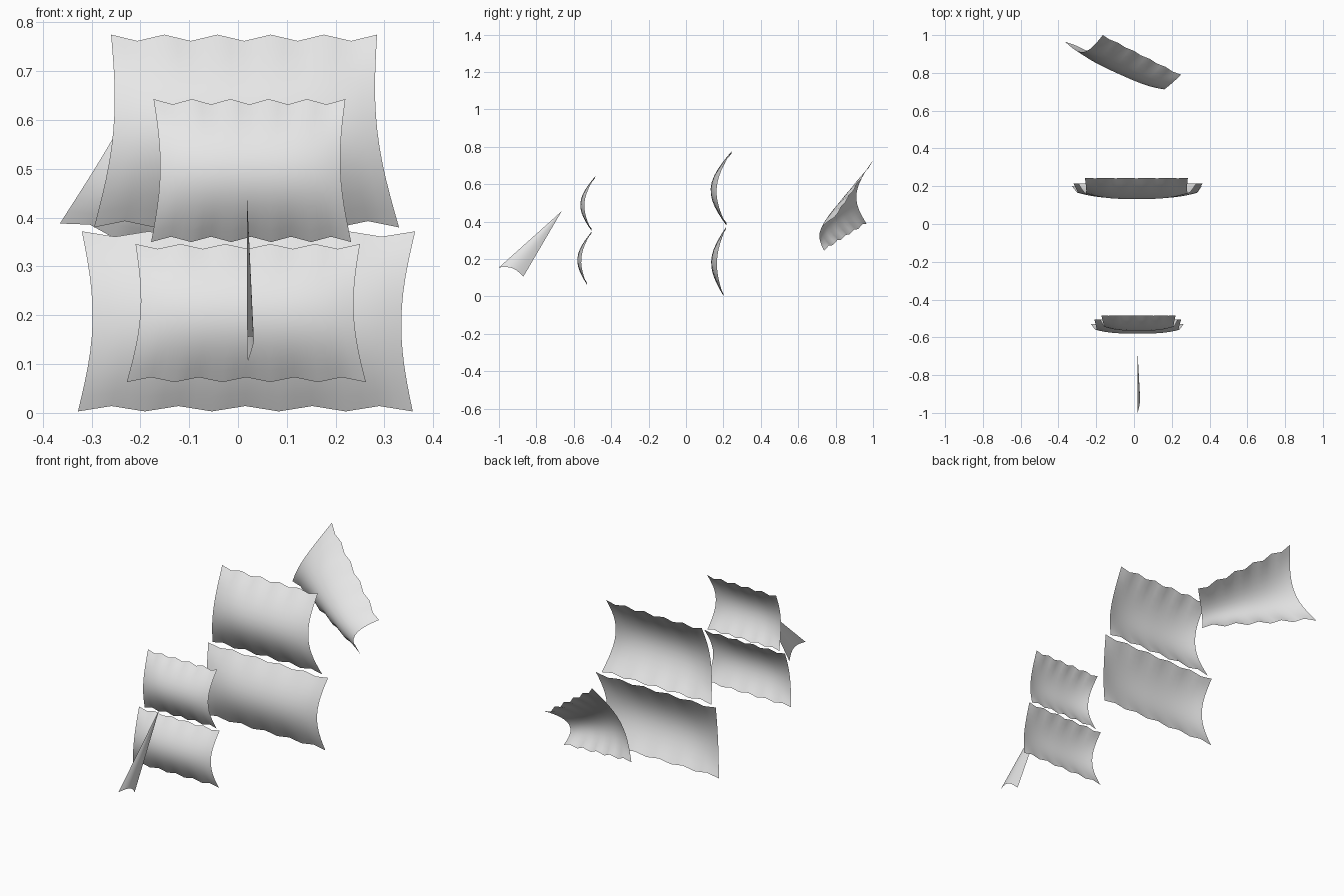
import bpy, bmesh, math
from mathutils import Vector

if "Cube" in bpy.data.objects:
    bpy.data.objects.remove(bpy.data.objects["Cube"], do_unlink=True)

cloth = bpy.data.materials.new("grey sailcloth")
cloth.use_nodes = True
cloth.diffuse_color = (0.8, 0.8, 0.8, 1)
cloth.node_tree.nodes["Principled BSDF"].inputs["Base Color"].default_value = (0.8, 0.8, 0.8, 1)

NU, NV = 20, 12  # cells across and up each sail


def build(name, point):
    """Make a one-sheet surface from point(u, v), u and v in 0..1."""
    bm = bmesh.new()
    rows = [[bm.verts.new(point(i / NU, j / NV)) for i in range(NU + 1)]
            for j in range(NV + 1)]
    for a, b in zip(rows, rows[1:]):
        for i in range(NU):
            bm.faces.new((a[i], a[i + 1], b[i + 1], b[i]))
    bmesh.ops.remove_doubles(bm, verts=bm.verts, dist=1e-5)
    for f in bm.faces:
        f.smooth = True
    mesh = bpy.data.meshes.new(name)
    bm.to_mesh(mesh)
    bm.free()
    mesh.materials.append(cloth)
    obj = bpy.data.objects.new(name, mesh)
    bpy.context.collection.objects.link(obj)
    return obj


def square_sail(name, corners, belly, edge, pinch, wave, push=(0, -1, 0)):
    """Corners: bottom left, bottom right, top left, top right.
    The wind pushes the middle out by belly and the side edges by edge."""
    bl, br, tl, tr = map(Vector, corners)
    push = Vector(push).normalized()

    def point(u, v):
        low, high = bl.lerp(br, u), tl.lerp(tr, u)
        p = low.lerp(high, v)
        arch = math.sin(math.pi * v)
        full = 1 - abs(2 * u - 1) ** 3
        p += push * arch * (edge + (belly - edge) * full)
        # side edges drawn inward
        across = (bl.lerp(tl, v) - br.lerp(tr, v)).normalized()
        p += across * pinch * arch * (2 * u - 1)
        # scalloped head and foot
        scallop = wave * 0.5 * (1 - math.cos(10 * math.pi * u))
        p -= (high - low).normalized() * scallop * math.copysign(abs(2 * v - 1) ** 3, 2 * v - 1)
        return p

    return build(name, point)


# Main mast
square_sail("main_lower_sail",
            [(-0.328, 0.20, 0.003), (0.358, 0.20, 0.003), (-0.32, 0.215, 0.372), (0.363, 0.215, 0.372)],
            0.073, 0.042, 0.026, 0.011)
square_sail("main_upper_sail",
            [(-0.295, 0.215, 0.38), (0.33, 0.215, 0.38), (-0.26, 0.243, 0.775), (0.285, 0.243, 0.775)],
            0.097, 0.065, 0.022, 0.013)

# Fore mast
square_sail("fore_lower_sail",
            [(-0.228, -0.53, 0.063), (0.262, -0.53, 0.063), (-0.21, -0.505, 0.346), (0.25, -0.505, 0.346)],
            0.063, 0.042, 0.019, 0.010)
square_sail("fore_upper_sail",
            [(-0.178, -0.505, 0.35), (0.232, -0.505, 0.35), (-0.173, -0.485, 0.643), (0.22, -0.485, 0.643)],
            0.07, 0.048, 0.016, 0.011)

# Slanted sail at the stern
square_sail("stern_sail",
            [(-0.365, 0.965, 0.388), (0.18, 0.738, 0.245), (-0.165, 1.0, 0.73), (0.25, 0.79, 0.42)],
            0.09, 0.065, 0.03, 0.014, push=(-0.39, -0.92, 0))

# Triangular sail at the bow
tack, clew, head = Vector((0.019, -1, 0.155)), Vector((0.02, -0.87, 0.105)), Vector((0.018, -0.665, 0.455))


def jib_point(u, v):
    sag = math.sin(math.pi * u) * (1 - v)
    return tack.lerp(clew, u).lerp(head, v) + Vector((0.013, 0.008, 0.02)) * sag


build("bow_sail", jib_point)
